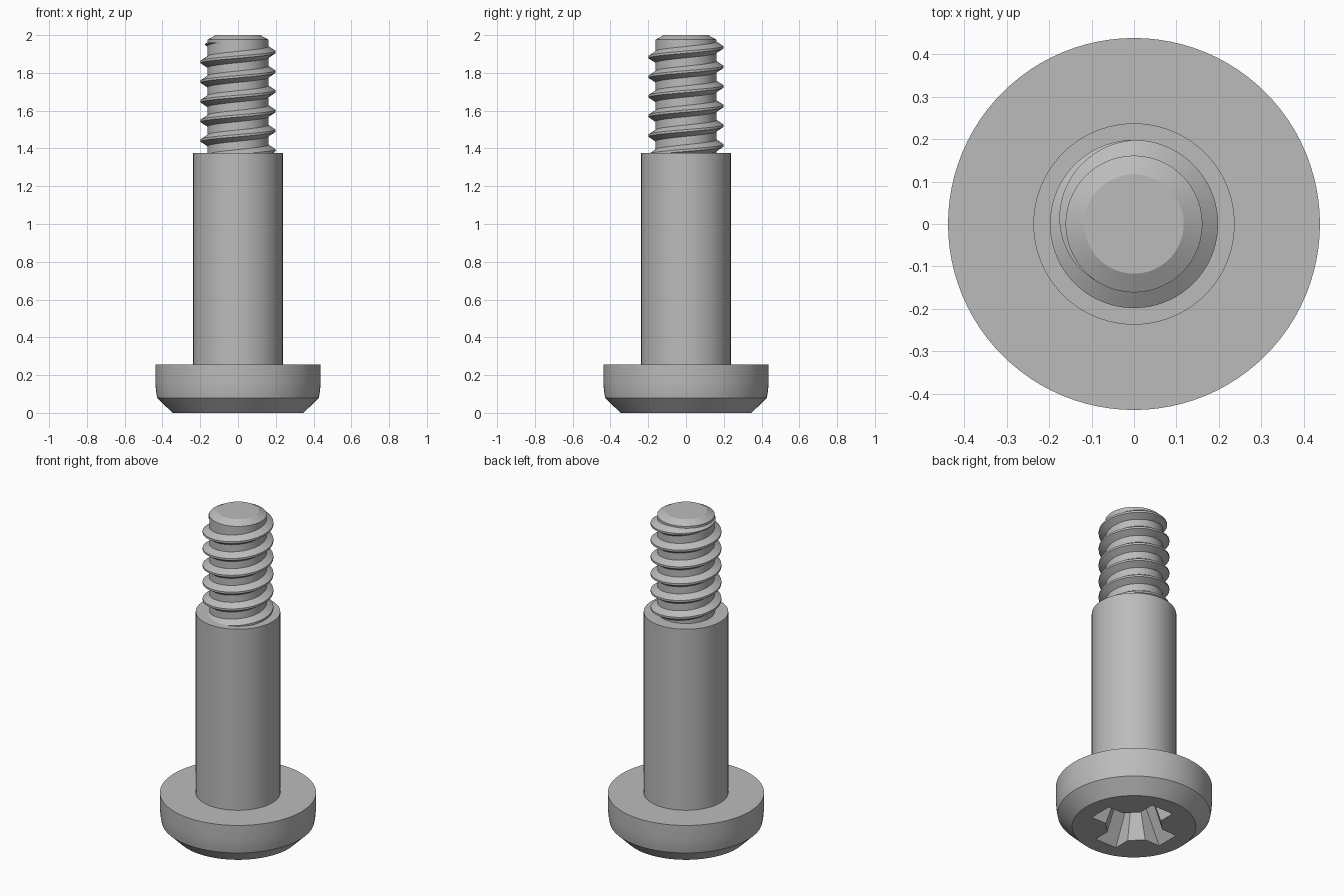
import bpy
import bmesh
from math import cos, sin, pi, radians

SEGMENTS = 96

cube = bpy.data.objects.get("Cube")
if cube:
    bpy.data.objects.remove(cube, do_unlink=True)

steel = bpy.data.materials.new("plain steel grey")
steel.use_nodes = True
colour = (0.5, 0.5, 0.5, 1)
steel.diffuse_color = colour
steel.node_tree.nodes["Principled BSDF"].inputs["Base Color"].default_value = colour


def loft(name, rings, closed=False):
    """Skin a list of equal point rings and cap the two ends."""
    bm = bmesh.new()
    loops = [[bm.verts.new(p) for p in ring] for ring in rings]
    n = len(loops[0])
    for a, b in zip(loops, loops[1:]):
        for i in range(n):
            j = (i + 1) % n
            bm.faces.new((a[i], a[j], b[j], b[i]))
    bm.faces.new(loops[0][::-1])
    bm.faces.new(loops[-1])
    bmesh.ops.recalc_face_normals(bm, faces=bm.faces)
    mesh = bpy.data.meshes.new(name)
    bm.to_mesh(mesh)
    bm.free()
    mesh.materials.append(steel)
    obj = bpy.data.objects.new(name, mesh)
    bpy.context.collection.objects.link(obj)
    return obj


def select(obj):
    bpy.ops.object.select_all(action="DESELECT")
    obj.select_set(True)
    bpy.context.view_layer.objects.active = obj


def smooth(obj):
    select(obj)
    bpy.ops.object.shade_smooth_by_angle(angle=radians(25))


def lathe(name, profile):
    angles = [2 * pi * i / SEGMENTS for i in range(SEGMENTS)]
    return loft(name, [[(r * cos(a), r * sin(a), z) for a in angles]
                       for r, z in profile])


def cross(reach, inner, half, z):
    """Four-armed outline with bevelled inner corners."""
    arm = [(inner, -half), (reach, -half), (reach, half), (inner, half)]
    ring = []
    for c, s in ((1, 0), (0, 1), (-1, 0), (0, -1)):
        ring += [(x * c - y * s, x * s + y * c, z) for x, y in arm]
    return ring


# Turned head, with a tapered cross recess cut into its underside
head = lathe("head", [(0.347, 0), (0.428, 0.08), (0.434, 0.115),
                      (0.438, 0.16), (0.438, 0.255)])
cutter = loft("recess_cutter", [cross(0.265, 0.153, 0.078, -0.03),
                                cross(0.125, 0.085, 0.05, 0.2)])
cutter.hide_render = True
cut = head.modifiers.new("recess", "BOOLEAN")
cut.operation = "DIFFERENCE"
cut.solver = "EXACT"
cut.object = cutter
select(head)
bpy.ops.object.modifier_apply(modifier=cut.name)
bpy.data.objects.remove(cutter, do_unlink=True)

# Plain shoulder and the chamfered core of the threaded end
shoulder = lathe("shoulder", [(0.237, 0.255), (0.237, 1.375)])
core = lathe("thread_core", [(0.161, 1.375), (0.161, 1.976), (0.117, 2)])

# Right-handed ridge that runs out near the tip
PITCH, ROOT, CREST = 0.104, 0.161, 0.198
start, fade, end = radians(-1980), radians(90), radians(235)
steps = 480
rings = []
for i in range(steps + 1):
    t = start + (end - start) * i / steps
    run = max(0, t - fade) / (end - fade)
    z = 1.91 + PITCH * (min(t, fade) + 0.6 * max(0, t - fade)) / (2 * pi)
    size = max(1 - run, 0.02)
    tip = ROOT + (CREST - ROOT) * size
    section = [(ROOT - 0.006, -0.034), (tip, -0.006),
               (tip, 0.006), (ROOT - 0.006, 0.034)]
    rings.append([(r * cos(t), r * sin(t), z + h * size) for r, h in section])
ridge = loft("thread_ridge", rings)

for part in (head, shoulder, core, ridge):
    smooth(part)
